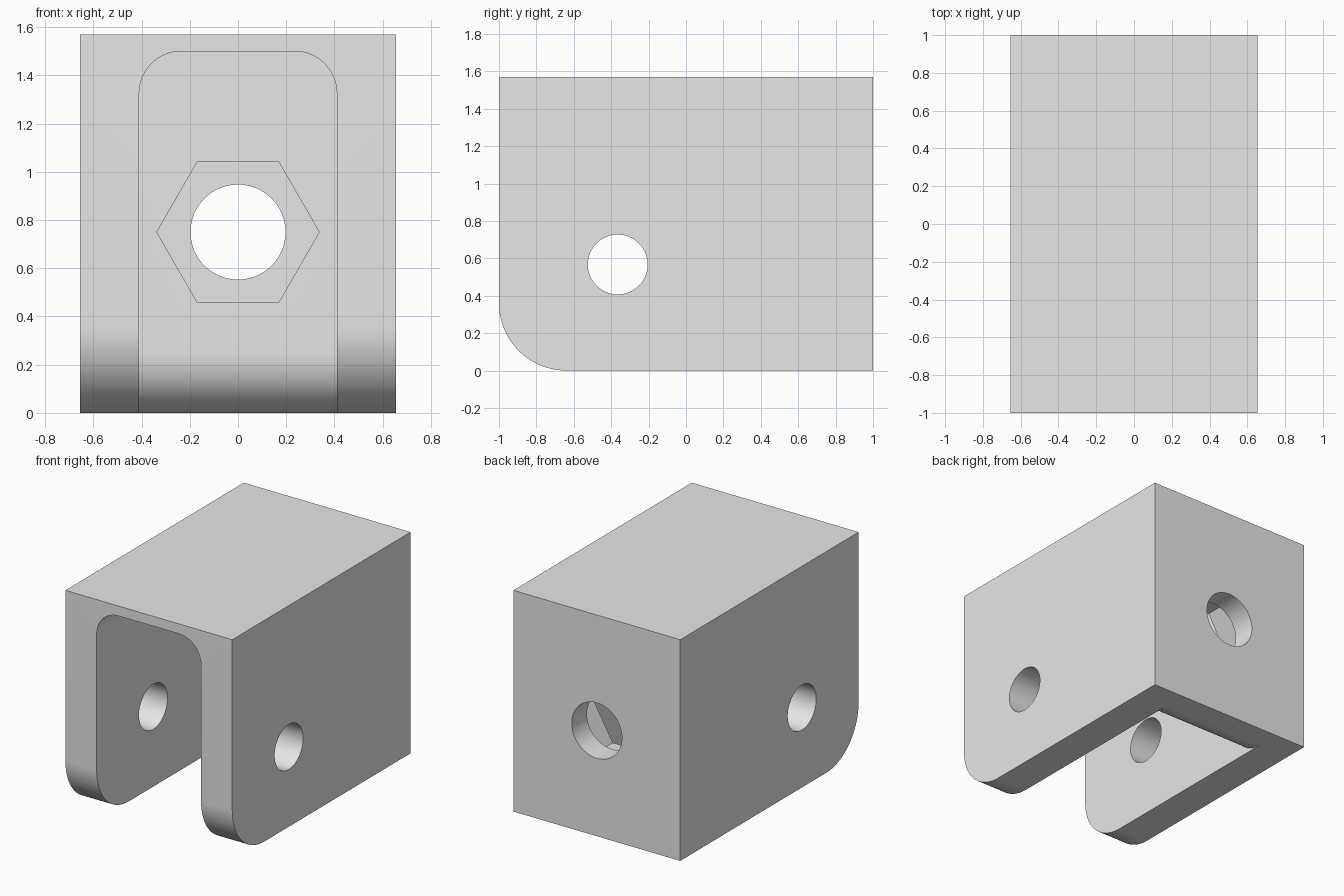
import bpy, bmesh, math
from mathutils import Vector

if "Cube" in bpy.data.objects:
    bpy.data.objects.remove(bpy.data.objects["Cube"], do_unlink=True)

HALF_W, HALF_L, HEIGHT = 0.655, 1.0, 1.57
SLOT_HALF, SLOT_TOP, SLOT_R = 0.41, 1.5, 0.175
NOSE_R = 0.36
WALL_Y, WALL_R = 0.58, 0.25
POCKET_Y = 0.83
BOLT_Z = 0.75

grey = bpy.data.materials.new("light grey")
grey.use_nodes = True
grey.diffuse_color = (0.8, 0.8, 0.8, 1)
grey.node_tree.nodes["Principled BSDF"].inputs["Base Color"].default_value = (0.8, 0.8, 0.8, 1)


def arc(cx, cy, r, start, end, n=16):
    """Points on an arc, angles in degrees."""
    angles = [math.radians(start + (end - start) * i / n) for i in range(n + 1)]
    return [(cx + r * math.cos(a), cy + r * math.sin(a)) for a in angles]


def polygon(cx, cy, r, sides):
    return arc(cx, cy, r, 0, 360, sides)[:-1]


def prism(name, profile, axis, lo, hi):
    """Extrude a profile along x (profile in y, z) or along y (profile in x, z)."""
    def place(p, d):
        return (d, p[0], p[1]) if axis == "x" else (p[0], d, p[1])
    bm = bmesh.new()
    face = bm.faces.new([bm.verts.new(place(p, lo)) for p in profile])
    new = bmesh.ops.extrude_face_region(bm, geom=[face])["geom"]
    shift = Vector(place((0, 0), hi - lo))
    bmesh.ops.translate(bm, vec=shift, verts=[v for v in new if isinstance(v, bmesh.types.BMVert)])
    bmesh.ops.recalc_face_normals(bm, faces=bm.faces)
    mesh = bpy.data.meshes.new(name)
    bm.to_mesh(mesh)
    bm.free()
    mesh.materials.append(grey)
    obj = bpy.data.objects.new(name, mesh)
    bpy.context.collection.objects.link(obj)
    return obj


def combine(target, tool, operation="DIFFERENCE"):
    """Apply an exact boolean and discard the tool."""
    tool.hide_render = True
    mod = target.modifiers.new("cut", "BOOLEAN")
    mod.operation, mod.solver, mod.object = operation, "EXACT", tool
    bpy.ops.object.select_all(action="DESELECT")
    bpy.context.view_layer.objects.active = target
    target.select_set(True)
    bpy.ops.object.modifier_apply(modifier=mod.name)
    bpy.data.objects.remove(tool, do_unlink=True)


# Block with a rounded lower front edge
side = arc(NOSE_R - HALF_L, NOSE_R, NOSE_R, 180, 270, 24)
side += [(HALF_L, 0), (HALF_L, HEIGHT), (-HALF_L, HEIGHT)]
body = prism("clevis_body", side, "x", -HALF_W, HALF_W)

# Slot with rounded top corners, shaped by the back wall's rounded lower edge
corner_x, corner_z = SLOT_HALF - SLOT_R, SLOT_TOP - SLOT_R
arch = [(-SLOT_HALF, -0.1), (SLOT_HALF, -0.1)]
arch += arc(corner_x, corner_z, SLOT_R, 0, 90)
arch += arc(-corner_x, corner_z, SLOT_R, 90, 180)
slot = prism("slot_cutter", arch, "y", -1.1, 0.95)
lip_y = WALL_Y + WALL_R
reach = [(-1.2, -0.2), (lip_y, -0.2)]
reach += arc(lip_y, WALL_R, WALL_R, 270, 180, 20)
reach += [(WALL_Y, HEIGHT), (-1.2, HEIGHT)]
combine(slot, prism("slot_reach", reach, "x", -0.6, 0.6), "INTERSECT")
combine(body, slot)

# Hexagonal nut pocket in the back wall and the bolt hole behind it
combine(body, prism("nut_pocket", polygon(0, BOLT_Z, 0.337, 6), "y", 0.4, POCKET_Y))
combine(body, prism("bolt_hole", polygon(0, BOLT_Z, 0.197, 64), "y", 0.7, 1.1))

# Pin hole through both legs
combine(body, prism("pin_hole", polygon(-0.365, 0.567, 0.16, 64), "x", -0.8, 0.8))

# Smooth curves, sharp corners
bpy.ops.object.select_all(action="DESELECT")
body.select_set(True)
bpy.context.view_layer.objects.active = body
bpy.ops.object.shade_smooth_by_angle(angle=math.radians(30))
